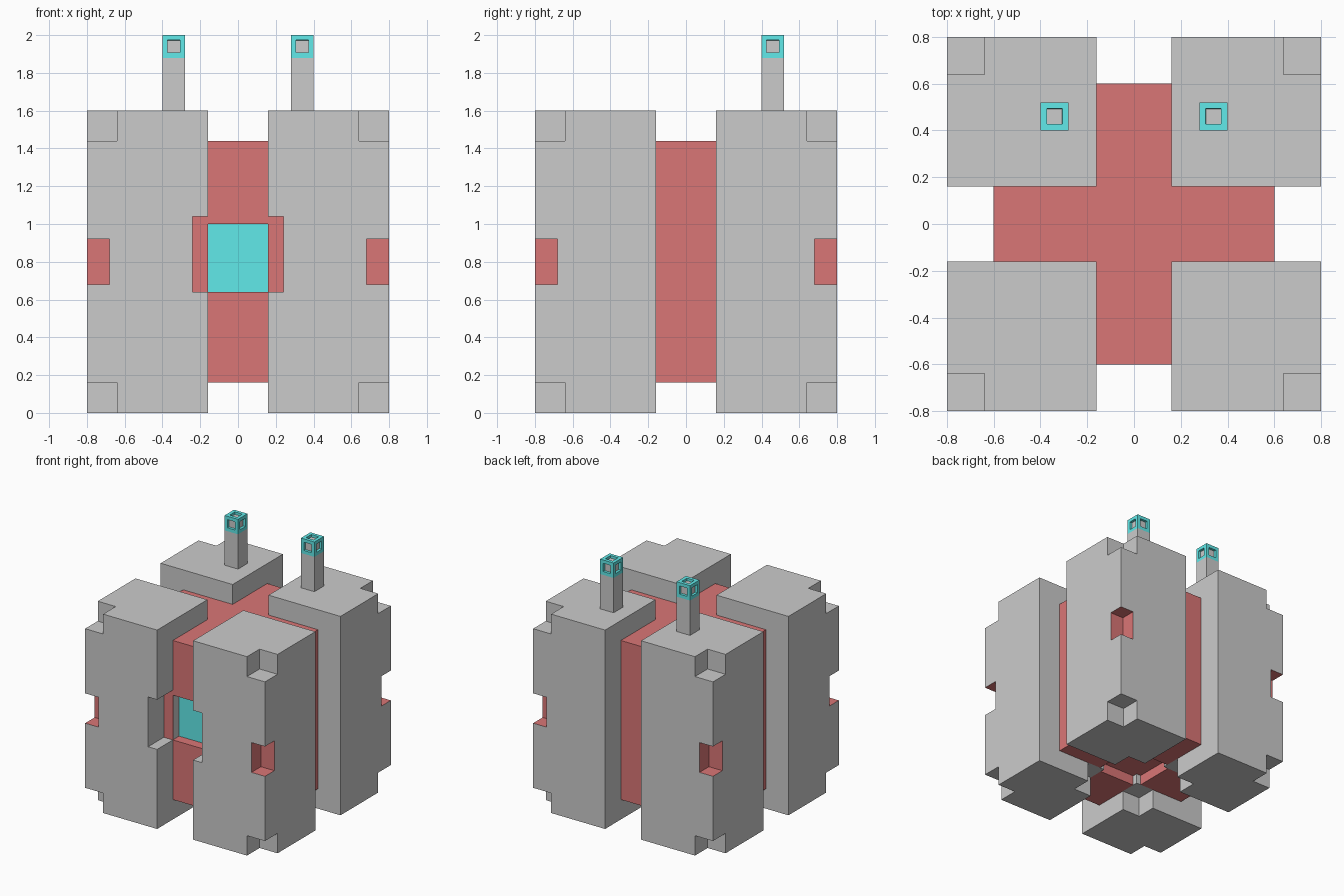
import bpy, bmesh

if "Cube" in bpy.data.objects:
    bpy.data.objects.remove(bpy.data.objects["Cube"])


def material(name, rgb):
    m = bpy.data.materials.new(name)
    m.diffuse_color = (*rgb, 1)
    m.use_nodes = True
    m.node_tree.nodes["Principled BSDF"].inputs["Base Color"].default_value = m.diffuse_color
    return m


GREY = material("grey", (0.8, 0.8, 0.8))
RED = material("red", (0.7, 0.18, 0.18))
CYAN = material("cyan", (0.12, 0.82, 0.82))


def prism(name, outline, z0, z1, mat=None):
    bm = bmesh.new()
    base = bm.faces.new([bm.verts.new((x, y, z0)) for x, y in outline])
    top = bmesh.ops.extrude_face_region(bm, geom=[base])["geom"]
    bmesh.ops.translate(bm, vec=(0, 0, z1 - z0),
                        verts=[v for v in top if isinstance(v, bmesh.types.BMVert)])
    bmesh.ops.recalc_face_normals(bm, faces=bm.faces[:])
    mesh = bpy.data.meshes.new(name)
    bm.to_mesh(mesh)
    bm.free()
    if mat:
        mesh.materials.append(mat)
    ob = bpy.data.objects.new(name, mesh)
    bpy.context.collection.objects.link(ob)
    return ob


def box(name, xr, yr, zr, mat=None):
    (x0, x1), (y0, y1), (z0, z1) = sorted(xr), sorted(yr), sorted(zr)
    return prism(name, [(x0, y0), (x1, y0), (x1, y1), (x0, y1)], z0, z1, mat)


def cut(ob, xr, yr, zr):
    cutter = box("cutter", xr, yr, zr)
    cutter.hide_render = True
    mod = ob.modifiers.new("cut", 'BOOLEAN')
    mod.operation, mod.solver, mod.object = 'DIFFERENCE', 'EXACT', cutter
    deps = bpy.context.evaluated_depsgraph_get()
    mesh = bpy.data.meshes.new_from_object(ob.evaluated_get(deps))
    ob.modifiers.clear()
    ob.data = mesh
    bpy.data.objects.remove(cutter)


# Red cross-shaped core with a front window and a recess underneath
a, b = 0.16, 0.6
core = prism("core", [(a, a), (a, b), (-a, b), (-a, a), (-b, a), (-b, -a),
                      (-a, -a), (-a, -b), (a, -b), (a, -a), (b, -a), (b, a)],
             0.16, 1.44, RED)
cut(core, (-0.16, 0.16), (-0.9, -0.51), (0.64, 1.0))
cut(core, (-0.2, 0.2), (-0.2, 0.2), (0, 0.24))
core.data.materials.clear()
core.data.materials.append(RED)
box("front_screen", (-0.16, 0.16), (-0.52, -0.505), (0.64, 1.0), CYAN)

# Four corner pillars
for sx in (-1, 1):
    for sy in (-1, 1):
        side = "right" if sx > 0 else "left"
        end = "back" if sy > 0 else "front"
        p = box(f"pillar_{end}_{side}", (sx * 0.16, sx * 0.8),
                (sy * 0.16, sy * 0.8), (0, 1.6))
        # outer corner notches, inner foot notch, notch halfway up the edge
        for zr in ((-0.1, 0.16), (1.44, 1.7)):
            cut(p, (sx * 0.64, sx * 0.9), (sy * 0.64, sy * 0.9), zr)
        cut(p, (sx * 0.1, sx * 0.32), (sy * 0.1, sy * 0.32), (-0.1, 0.16))
        cut(p, (sx * 0.68, sx * 0.9), (sy * 0.68, sy * 0.9), (0.68, 0.92))
        # opening beside the front screen, with red backing
        if sy < 0:
            cut(p, (sx * 0.1, sx * 0.24), (-0.9, -0.59), (0.64, 1.04))
            box(f"screen_side_{side}", (sx * 0.16, sx * 0.24), (-0.6, -0.59),
                (0.64, 1.04), RED)
        # red lining in the edge notch
        p.data.materials.clear()
        p.data.materials.append(GREY)
        p.data.materials.append(RED)
        for f in p.data.polygons:
            c = f.center
            f.material_index = int(abs(c.x) > 0.67 and abs(c.y) > 0.67
                                   and 0.67 < c.z < 0.93)

    # Antenna rod and cap with a small grey socket in each face
    box(f"antenna_rod_{side}", (sx * 0.28, sx * 0.4), (0.4, 0.52), (1.6, 1.88), GREY)
    cap = box(f"antenna_cap_{side}", (sx * 0.28, sx * 0.4), (0.4, 0.52),
              (1.88, 2.0), CYAN)
    cap.data.materials.append(GREY)
    bm = bmesh.new()
    bm.from_mesh(cap.data)
    bm.normal_update()
    faces = [f for f in bm.faces if f.normal.z > -0.5]
    bmesh.ops.inset_individual(bm, faces=faces, thickness=0.038)
    bmesh.ops.inset_individual(bm, faces=faces, thickness=0.0005, depth=-0.02)
    for f in faces:
        f.material_index = 1
    bm.to_mesh(cap.data)
    bm.free()
